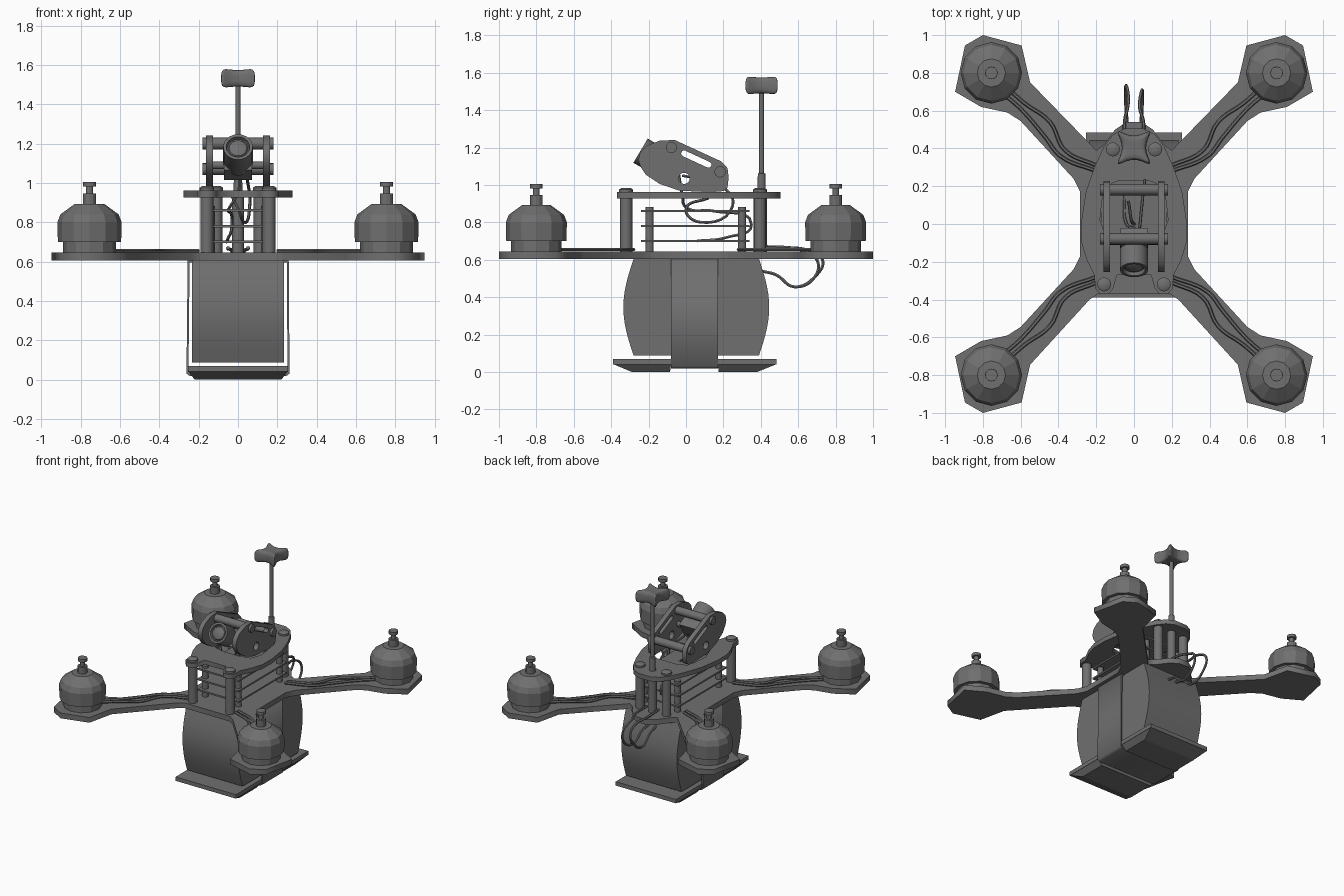
import bpy, bmesh
from math import pi, sin, cos, radians
from mathutils import Vector

if "Cube" in bpy.data.objects:
    bpy.data.objects.remove(bpy.data.objects["Cube"])

SIDE = (pi / 2, 0, pi / 2)      # profile drawn in (y, z), thickness along x

# Dark grey used on every part
dark = bpy.data.materials.new("dark_grey")
dark.diffuse_color = (.16, .16, .16, 1)
dark.use_nodes = True
dark.node_tree.nodes["Principled BSDF"].inputs["Base Color"].default_value = dark.diffuse_color


def finish(ob, smooth):
    bpy.ops.object.select_all(action='DESELECT')
    ob.select_set(True)
    bpy.context.view_layer.objects.active = ob
    if ob.type == 'CURVE':
        bpy.ops.object.convert(target='MESH')
        ob = bpy.context.object
    ob.data.materials.clear()
    ob.data.materials.append(dark)
    if smooth:
        bpy.ops.object.shade_smooth_by_angle(angle=radians(35))
    return ob


def plate(name, loops, thick, loc, rot=(0, 0, 0), smooth=False):
    """Flat plate from an outline, further loops are holes."""
    cu = bpy.data.curves.new(name, 'CURVE')
    cu.dimensions, cu.fill_mode, cu.extrude = '2D', 'BOTH', thick / 2
    for pts in loops:
        sp = cu.splines.new('POLY')
        sp.points.add(len(pts) - 1)
        for p, c in zip(sp.points, pts):
            p.co = (c[0], c[1], 0, 1)
        sp.use_cyclic_u = True
    ob = bpy.data.objects.new(name, cu)
    bpy.context.collection.objects.link(ob)
    ob.location, ob.rotation_euler = loc, rot
    return finish(ob, smooth)


def wire(name, pts, r=0.010):
    cu = bpy.data.curves.new(name, 'CURVE')
    cu.dimensions, cu.bevel_depth, cu.bevel_resolution, cu.resolution_u = '3D', r, 1, 6
    cu.use_fill_caps = True
    sp = cu.splines.new('BEZIER')
    sp.bezier_points.add(len(pts) - 1)
    for b, c in zip(sp.bezier_points, pts):
        b.co = c
        b.handle_left_type = b.handle_right_type = 'AUTO'
    ob = bpy.data.objects.new(name, cu)
    bpy.context.collection.objects.link(ob)
    return finish(ob, True)


def from_bmesh(name, bm, smooth=False):
    bmesh.ops.recalc_face_normals(bm, faces=bm.faces)
    me = bpy.data.meshes.new(name)
    bm.to_mesh(me)
    bm.free()
    ob = bpy.data.objects.new(name, me)
    bpy.context.collection.objects.link(ob)
    return finish(ob, smooth)


def lathe(name, profile, loc, sides=16, axis=(0, 0, 1), smooth=True):
    """Revolve (radius, height) pairs about an axis through loc."""
    bm = bmesh.new()
    q = Vector((0, 0, 1)).rotation_difference(Vector(axis))
    rings = [[bm.verts.new(q @ Vector((r * cos(2 * pi * i / sides), r * sin(2 * pi * i / sides), h)))
              for i in range(sides)] for r, h in profile]
    for a, b in zip(rings, rings[1:]):
        for i in range(sides):
            j = (i + 1) % sides
            bm.faces.new((a[i], a[j], b[j], b[i]))
    bm.faces.new(rings[0])
    bm.faces.new(rings[-1])
    ob = from_bmesh(name, bm, smooth)
    ob.location = loc
    return ob


def rod(name, r, length, loc, axis=(0, 0, 1)):
    return lathe(name, [(r, 0), (r, length)], loc, 16, axis)


def box(name, x, y, z, taper=None):
    """Box from ranges; taper gives the x and y ranges of the bottom."""
    bm = bmesh.new()
    bmesh.ops.create_cube(bm, size=2)
    for v in bm.verts:
        xs, ys = taper if taper and v.co.z < 0 else (x, y)
        v.co = (xs[v.co.x > 0], ys[v.co.y > 0], z[v.co.z > 0])
    return from_bmesh(name, bm)


def mirrored(right):
    return right + [(-x, y) for x, y in reversed(right)]


def slot(a, b, r, n=8):
    """Rounded slot outline between two centres."""
    a, b = Vector(a), Vector(b)
    d = (b - a).normalized() if (b - a).length else Vector((1, 0))
    e, out = Vector((-d.y, d.x)), []
    for c, s in ((a, 0), (b, pi)):
        out += [tuple(c + r * (cos(pi / 2 + s + pi * i / n) * d + sin(pi / 2 + s + pi * i / n) * e))
                for i in range(n + 1)]
    return out


# X-shaped base frame
frame = [(.04, .54), (.10, .50), (.16, .42), (.20, .39), (.55, .75), (.595, .945), (.80, 1.0),
         (.895, .945), (.947, .70), (.81, .62), (.67, .59), (.60, .545), (.32, .24), (.285, .17),
         (.285, -.17), (.32, -.24), (.60, -.545), (.67, -.59), (.81, -.62), (.947, -.70),
         (.895, -.945), (.80, -1.0), (.595, -.945), (.55, -.745), (.235, -.40), (.19, -.37)]
plate("base_frame", [mirrored(frame)], .04, (0, 0, .625))

# Top plate with front notch and wire opening
top = [(.05, .505), (.11, .475), (.16, .41), (.21, .30), (.255, .17), (.278, .02), (.278, -.10),
       (.25, -.19), (.21, -.27), (.205, -.34), (.18, -.37), (.135, -.37), (.11, -.34), (.09, -.27)]
opening = mirrored([(.08, .23), (.15, .20), (.17, .12), (.18, .02), (.15, -.06), (.06, -.08)])
plate("top_plate", [mirrored(top), opening], .034, (0, 0, .944))

# Motors and their wires
bell = [(.135, .645), (.135, .70), (.161, .70), (.163, .80), (.148, .84), (.075, .893), (.034, .893),
        (.034, .945), (.018, .945), (.018, .982), (.033, .982), (.033, 1.005)]
for sx in (-1, 1):
    for sy in (-1, 1):
        lathe("motor", bell, (sx * .755, sy * .80, 0), 12, smooth=False)
        wire("motor_wire", [(sx * x, sy * y, .655) for x, y in
                            ((.66, .71), (.58, .64), (.445, .54), (.365, .39), (.20, .31))])
        wire("motor_wire", [(sx * x, sy * y, .655) for x, y in
                            ((.68, .68), (.60, .61), (.47, .46), (.39, .36), (.20, .28))])

# Posts between the plates, with screw heads
for s in (-1, 1):
    for x, y in ((.158, -.32), (.112, .395)):
        rod("plate_post", .033, .29, (s * x, y, .642))
        lathe("post_screw", [(.037, .96), (.037, .975), (.025, .983)], (s * x, y, 0))
    # Circuit board standoffs
    for y in (-.195, .30):
        rod("board_standoff", .022, .24, (s * .14, y, .642))
rod("antenna_post", .03, .29, (0, .404, .642))

# Circuit board stack
for z in (.70, .78, .86):
    box("circuit_board", (-.175, .175), (-.24, .34), (z - .006, z + .006))

# Battery with bulged front and back
arc = [(.335 + .055 * sin(pi * i / 14), .087 + .518 * i / 14) for i in range(15)]
plate("battery", [[(y + .055, z) for y, z in arc] + [(.055 - y, z) for y, z in reversed(arc)]],
      .47, (0, 0, 0), SIDE, True)

# Battery strap
plate("battery_strap", [[(-.256, .606), (-.262, .03), (-.245, .018), (.245, .018), (.262, .03), (.258, .606)],
                        [(-.246, .596), (-.252, .032), (.252, .032), (.248, .596)]],
      .25, (0, .045, 0), (pi / 2, 0, 0))

# Landing pads
box("landing_plate", (-.255, .255), (-.39, .485), (.04, .07))
box("front_landing_pad", (-.255, .255), (-.39, -.08), (0, .042), ((-.22, .22), (-.29, -.085)))
box("rear_landing_pad", (-.255, .255), (.17, .485), (0, .042), ((-.22, .22), (.175, .38)))

# Camera cage side plates and cross bars
cheek = [(-.255, 1.135), (-.245, 1.175), (-.21, 1.21), (-.14, 1.237), (-.06, 1.24), (.19, 1.125),
         (.222, 1.09), (.228, 1.04), (.222, .985), (.20, .967), (.135, .961), (-.035, .969),
         (-.14, 1.005), (-.215, 1.055), (-.245, 1.10)]
holes = [slot((-.01, 1.168), (.12, 1.108), .016), slot((-.01, 1.035), (-.01, 1.035), .03)]
for s in (-1, 1):
    plate("camera_side_plate", [cheek] + holes, .035, (s * .145, 0, 0), SIDE)
for y, z in ((-.078, 1.20), (.182, 1.07)):
    rod("camera_cross_bar", .03, .36, (-.18, y, z), (1, 0, 0))

# Camera, tilted upwards
d = Vector((0, -.86, .51)).normalized()
lens_tip = Vector((0, -.243, 1.183))
lathe("camera_lens", [(.062, -.18), (.075, -.16), (.075, 0), (.06, 0), (.056, -.02), (.05, -.02),
                      (.045, -.012), (.02, -.003)], lens_tip, 20, d)
body = box("camera_body", (-.072, .072), (-.065, .065), (-.05, .05))
body.location = lens_tip - d * .17
body.rotation_euler = d.to_track_quat('Z', 'Y').to_euler()
rod("camera_pivot", .02, .26, (-.13, -.09, 1.09), (1, 0, 0))

# Antenna mast and cloverleaf head: four raised lobes with hollows between
lathe("antenna_mast", [(.023, .95), (.02, 1.06), (.013, 1.065), (.013, 1.52)], (0, .404, 0))
bm = bmesh.new()
bmesh.ops.create_cube(bm, size=2)
bmesh.ops.subdivide_edges(bm, edges=bm.edges[:], cuts=1, use_grid_fill=True)
for v in bm.verts:
    lobe = abs(v.co.x) > .5 and abs(v.co.y) > .5
    k, h = (.094, .066) if lobe else (.05, .036)
    v.co = Vector((v.co.x * k, v.co.y * k, v.co.z * h))
bmesh.ops.bevel(bm, geom=[e for e in bm.edges if all(abs(v.co.x) > .09 for v in e.verts)
                          and all(abs(v.co.y) > .09 for v in e.verts)],
                offset=.012, segments=1, affect='EDGES')
head = from_bmesh("antenna_head", bm, True)
head.location = (0, .404, 1.532)
sub = head.modifiers.new("round", 'SUBSURF')
sub.levels = sub.render_levels = 2

# Battery leads looping round the back of the frame
for s, tip in ((-1, .73), (1, .70)):
    wire("battery_lead", [(s * .03, .40, .54), (s * .035, .48, .52), (s * .04, .58, .455),
                          (s * .045, .69, .51), (s * .04, tip, .60), (s * .03, tip - .08, .65),
                          (s * .05, .54, .665), (s * .05, .40, .67)], .009)
# Camera cables down to the boards
wire("camera_cable", [(.01, -.04, 1.06), (.0, -.02, .95), (-.04, 0, .88), (-.05, .15, .86),
                      (-.03, .35, .79), (-.05, .22, .72), (-.06, .06, .70)], .008)
wire("camera_cable", [(.03, -.02, 1.05), (.05, .18, 1.0), (.06, .25, .89), (.03, .08, .80),
                      (.0, .0, .87), (-.03, .12, .93)], .008)
